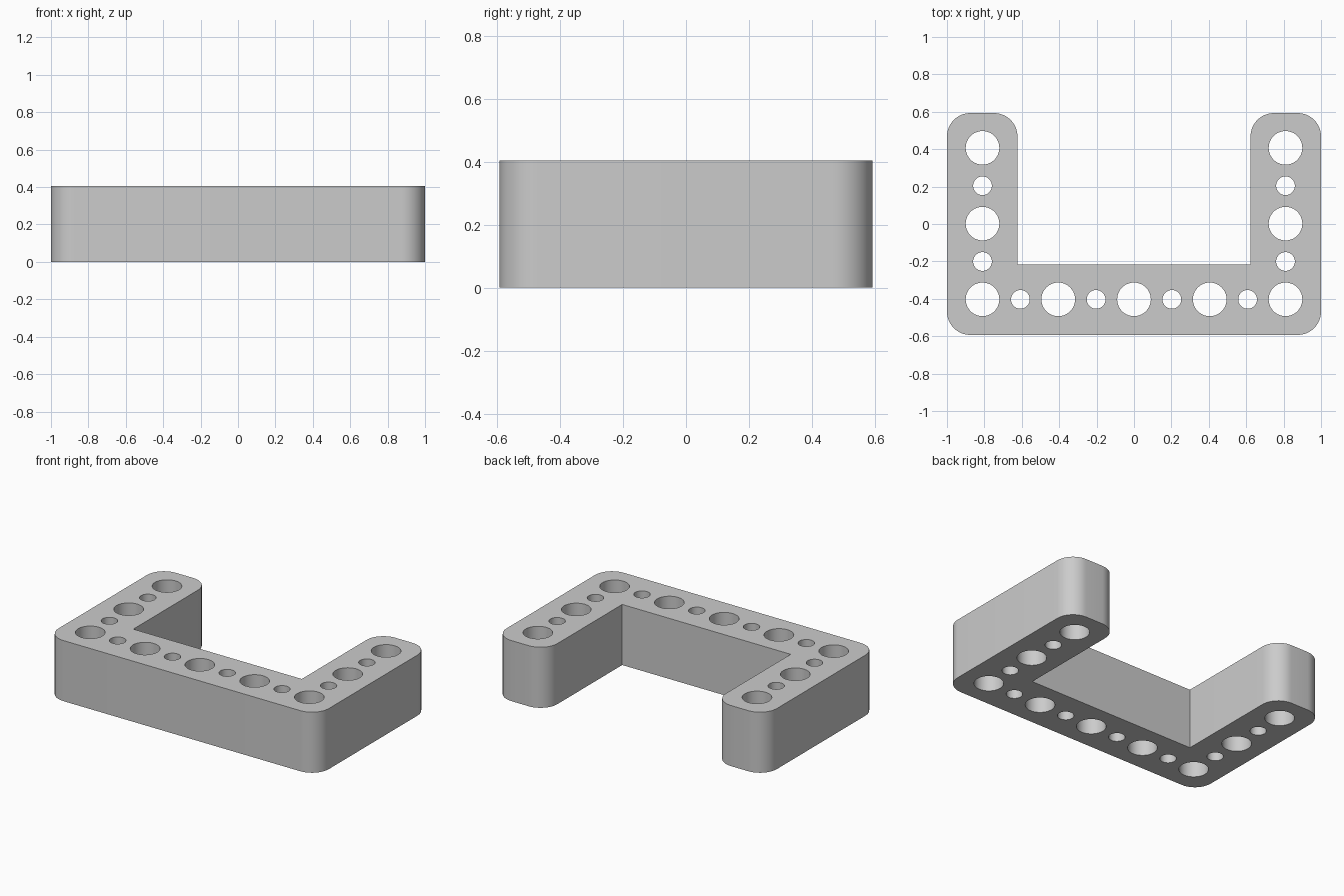
import bpy
import bmesh
from math import cos, sin, pi, radians

if "Cube" in bpy.data.objects:
    bpy.data.objects.remove(bpy.data.objects["Cube"], do_unlink=True)

HEIGHT = 0.405
PITCH = 0.405          # spacing of the large holes
HALF_Y = 0.593
ARM = 0.377            # width of each bar
ROUND = 0.125          # outer corner radius
ROW_Y = -0.403         # centre line of the front bar
ARM_X = 2 * PITCH      # centre line of the side arms


def arc(cx, cy, r, start, sweep, steps):
    return [(cx + r * cos(start + sweep * i / steps),
             cy + r * sin(start + sweep * i / steps)) for i in range(steps + 1)]


def loop(bm, points):
    verts = [bm.verts.new((x, y, 0)) for x, y in points]
    return [bm.edges.new((a, b)) for a, b in zip(verts, verts[1:] + verts[:1])]


# U-shaped outline: right half from front to back, then mirrored
half = arc(1 - ROUND, ROUND - HALF_Y, ROUND, -pi / 2, pi / 2, 12)
half += arc(1 - ROUND, HALF_Y - ROUND, ROUND, 0, pi / 2, 12)
half += arc(1 - ARM + ROUND, HALF_Y - ROUND, ROUND, pi / 2, pi / 2, 12)
half += [(1 - ARM, ARM - HALF_Y)]
outline = half + [(-x, y) for x, y in reversed(half)]

# Alternating large and small holes along the bar and both arms
centres = [(i * PITCH / 2, ROW_Y, i % 2) for i in range(-4, 5)]
for side in (-1, 1):
    centres += [(side * ARM_X, ROW_Y + i * PITCH / 2, i % 2) for i in range(1, 5)]

bm = bmesh.new()
edges = loop(bm, outline)
for x, y, small in centres:
    edges += loop(bm, arc(x, y, 0.05 if small else 0.09, 0, 2 * pi, 40)[:-1])

# Fill the drilled profile and extrude it into a solid
bmesh.ops.triangle_fill(bm, edges=edges, use_beauty=True, normal=(0, 0, 1))
solid = bmesh.ops.extrude_face_region(bm, geom=bm.faces[:], use_keep_orig=True)
top = [g for g in solid["geom"] if isinstance(g, bmesh.types.BMVert)]
bmesh.ops.translate(bm, verts=top, vec=(0, 0, HEIGHT))
bmesh.ops.recalc_face_normals(bm, faces=bm.faces[:])

mesh = bpy.data.meshes.new("drilled_beam")
bm.to_mesh(mesh)
bm.free()
beam = bpy.data.objects.new("drilled_beam", mesh)
bpy.context.collection.objects.link(beam)

# Plain grey
grey = bpy.data.materials.new("plain_grey")
grey.use_nodes = True
colour = (0.6, 0.6, 0.6, 1)
grey.diffuse_color = colour
grey.node_tree.nodes["Principled BSDF"].inputs["Base Color"].default_value = colour
mesh.materials.append(grey)

# Smooth round walls, sharp rims
bpy.ops.object.select_all(action="DESELECT")
beam.select_set(True)
bpy.context.view_layer.objects.active = beam
bpy.ops.object.shade_smooth_by_angle(angle=radians(30))
